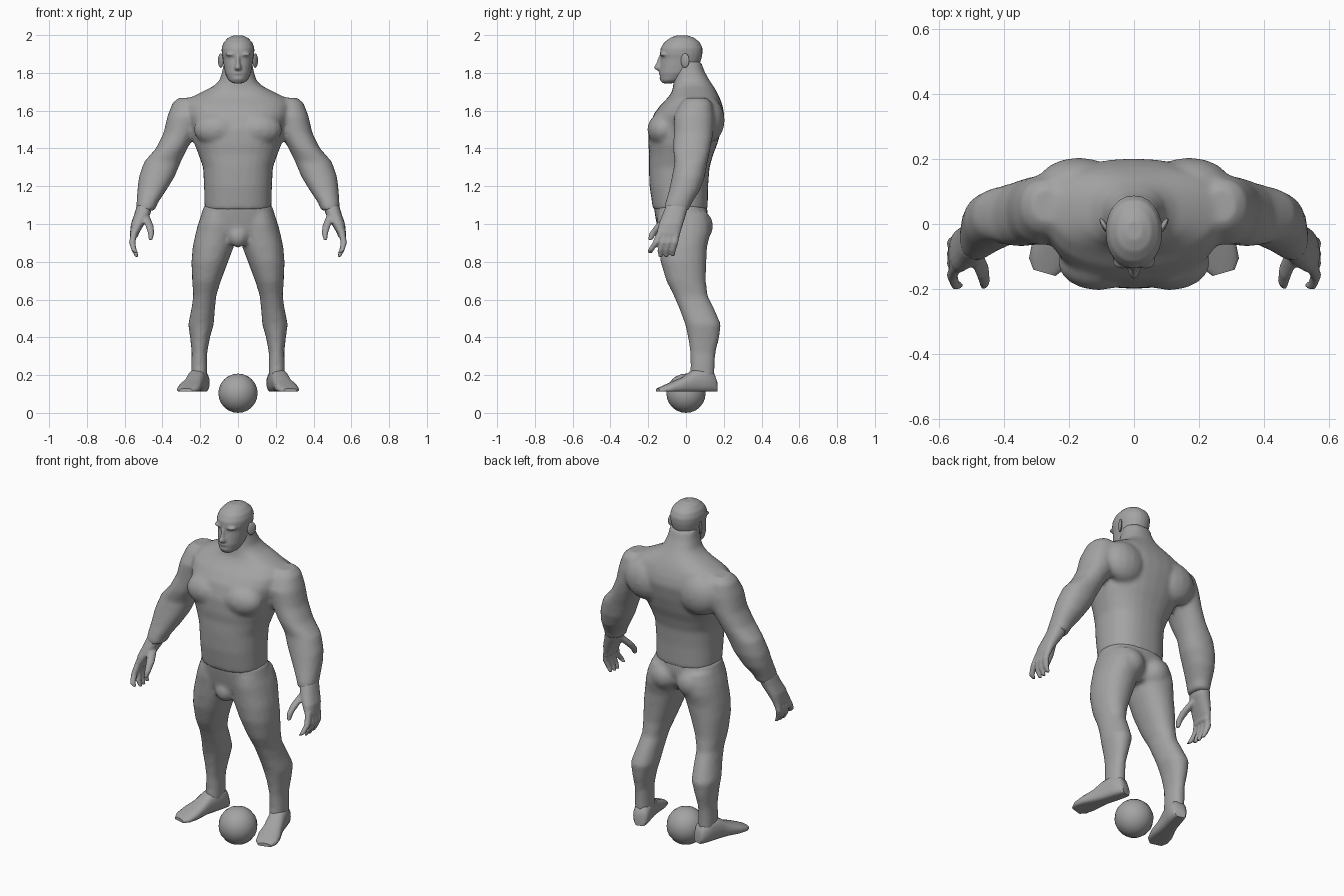
import bpy, bmesh, math
from mathutils import Matrix, Vector

skin = bpy.data.materials.new("plain_grey")
skin.diffuse_color = (0.37, 0.37, 0.37, 1)


def ring_pts(c, u, v, n, p):
    pts = []
    for i in range(n):
        a = 2 * math.pi * i / n
        s, t = math.cos(a), math.sin(a)
        pts.append(c + u * math.copysign(abs(s) ** (2 / p), s) + v * math.copysign(abs(t) ** (2 / p), t))
    return pts


def loft(bm, rings, n=20, p=2.2, mat=None):
    """Skin closed rings given as (centre, half axis u, half axis v)."""
    mat = mat or Matrix()
    rows = [[bm.verts.new(mat @ q) for q in ring_pts(*r, n, p)] for r in rings]
    fs = [bm.faces.new((a[i], a[(i + 1) % n], b[(i + 1) % n], b[i]))
          for a, b in zip(rows, rows[1:]) for i in range(n)]
    fs += [bm.faces.new(rows[0]), bm.faces.new(rows[-1])]
    bmesh.ops.recalc_face_normals(bm, faces=fs)


def level(z, x0, x1, y0, y1):
    """Horizontal ring from its x and y limits."""
    return (Vector(((x0 + x1) / 2, (y0 + y1) / 2, z)),
            Vector(((x1 - x0) / 2, 0, 0)), Vector((0, (y1 - y0) / 2, 0)))


def ball(bm, c, r, rot=None):
    m = Matrix.Translation(c) @ (rot or Matrix()) @ Matrix.Diagonal((*r, 1))
    bmesh.ops.create_uvsphere(bm, u_segments=16, v_segments=10, radius=1, matrix=m)


def limb(bm, pts, mat):
    """Finger-like tube through (x, y, z, radius) points."""
    loft(bm, [(Vector(q[:3]), Vector((q[3], 0, 0)), Vector((0, q[3] * 1.2, 0))) for q in pts], 10, 2, mat)


def finish(bm, name, voxel=0, smooth=6, angle=180):
    me = bpy.data.meshes.new(name)
    bm.to_mesh(me)
    bm.free()
    ob = bpy.data.objects.new(name, me)
    bpy.context.collection.objects.link(ob)
    me.materials.append(skin)
    for f in me.polygons:
        f.use_smooth = True
    if voxel:
        r = ob.modifiers.new("blend", 'REMESH')
        r.mode, r.voxel_size, r.use_smooth_shade = 'VOXEL', voxel, True
        s = ob.modifiers.new("soften", 'SMOOTH')
        s.factor, s.iterations = 0.5, smooth
    elif angle < 180:
        bpy.context.view_layer.objects.active = ob
        ob.select_set(True)
        bpy.ops.object.shade_smooth_by_angle(angle=math.radians(angle))
        ob.select_set(False)
    return ob


SIDES = [("right", Matrix()), ("left", Matrix.Diagonal((-1, 1, 1, 1)))]

# Torso, neck and arms
torso = [(1.075, .177, -.175, .115), (1.2, .18, -.193, .117), (1.3, .185, -.197, .125),
         (1.37, .21, -.195, .145), (1.42, .23, -.20, .165), (1.5, .245, -.197, .188),
         (1.58, .27, -.172, .203), (1.63, .275, -.135, .193), (1.67, .25, -.095, .178),
         (1.70, .19, -.075, .163), (1.73, .13, -.068, .145), (1.76, .098, -.066, .125),
         (1.81, .083, -.06, .097), (1.86, .075, -.05, .08)]
arm = [(1.668, .22, .315, 0, .11), (1.64, .18, .348, -.03, .14), (1.57, .18, .374, -.065, .15),
       (1.48, .22, .395, -.065, .145), (1.40, .268, .435, -.07, .13), (1.33, .302, .497, -.06, .115),
       (1.25, .335, .525, -.075, .10), (1.18, .378, .533, -.09, .075), (1.11, .425, .538, -.11, .03),
       (1.07, .44, .538, -.115, .015)]
bm = bmesh.new()
loft(bm, [level(z, -x, x, a, b) for z, x, a, b in torso], 28, 2.35)
for _, m in SIDES:
    loft(bm, [level(*r) for r in arm], 20, 2.2, m)
    # chest muscle and shoulder blade
    ball(bm, m @ Vector((.11, -.12, 1.50)), (.125, .085, .09))
    ball(bm, m @ Vector((.17, .12, 1.55)), (.13, .085, .12))
finish(bm, "torso_and_arms", .012)

# Hips and legs
hips = [(1.10, .18, -.172, .112), (1.04, .198, -.163, .115), (.97, .2, -.15, .1), (.92, .13, -.13, .07)]
leg = [(1.06, .01, .19, -.15, .115), (1.0, .005, .212, -.155, .13), (.95, .005, .225, -.15, .13),
       (.88, .022, .24, -.145, .112), (.8, .052, .247, -.135, .108), (.7, .09, .243, -.105, .105),
       (.62, .115, .237, -.065, .115), (.55, .122, .247, -.035, .15), (.47, .128, .264, -.005, .185),
       (.4, .148, .254, .01, .177), (.32, .163, .245, .022, .157), (.25, .162, .248, .024, .152),
       (.18, .162, .248, .02, .152)]
bm = bmesh.new()
loft(bm, [level(z, -x, x, a, b) for z, x, a, b in hips], 28, 2.3)
for _, m in SIDES:
    loft(bm, [level(*r) for r in leg], 20, 2.2, m)
    ball(bm, m @ Vector((.085, .06, .99)), (.085, .085, .085))
ball(bm, (0, -.115, .935), (.055, .05, .06))
finish(bm, "hips_and_legs", .012)

# Feet: (distance along foot, half width, top height), turned outwards
foot = [(.072, .03, .17), (.055, .043, .215), (.0, .048, .24), (-.06, .048, .225), (-.11, .052, .19),
        (-.17, .062, .165), (-.22, .058, .143), (-.25, .035, .13)]
for side, m in SIDES:
    bm = bmesh.new()
    turn = m @ Matrix.Translation((.207, .09, 0)) @ Matrix.Rotation(math.radians(16), 4, 'Z')
    loft(bm, [(Vector((0, y, (h + .105) / 2)), Vector((w, 0, 0)), Vector((0, 0, (h - .105) / 2)))
              for y, w, h in foot], 18, 2.6, turn)
    for v in bm.verts:          # flat sole
        v.co.z = max(v.co.z, .112)
    finish(bm, side + "_foot", angle=50)

# Hands: palm, four curled fingers and a thumb
palm = [(1.10, .45, .535, -.105, .015), (1.05, .465, .55, -.125, .0), (1.0, .495, .567, -.145, -.015),
        (.95, .525, .572, -.155, -.03), (.93, .53, .57, -.15, -.035)]
for side, m in SIDES:
    bm = bmesh.new()
    loft(bm, [level(*r) for r in palm], 16, 2.4, m)
    for y, y2, low in ((-.128, -.188, .845), (-.106, -.135, .825), (-.08, -.105, .825), (-.052, -.07, .83)):
        limb(bm, [(.548, y, .97, .018), (.56, (y + y2) / 2, .90, .017),
                  (.55, y2, .86, .014), (.535, y2, low, .009)], m)
    limb(bm, [(.49, -.09, 1.04, .024), (.468, -.14, .99, .022), (.46, -.175, .95, .017), (.463, -.19, .915, .01)], m)
    finish(bm, side + "_hand", .006, 3)

# Head with brow, nose and chin
head = [(1.745, .028, -.125, -.07), (1.76, .05, -.135, -.02), (1.80, .069, -.141, .05),
        (1.84, .076, -.137, .07), (1.875, .081, -.132, .082), (1.90, .086, -.138, .087),
        (1.93, .087, -.135, .088), (1.96, .077, -.117, .075), (1.985, .054, -.085, .045), (1.998, .025, -.05, .01)]
bm = bmesh.new()
loft(bm, [level(z, -x, x, a, b) for z, x, a, b in head], 24, 2.15)
loft(bm, [level(1.892, -.010, .010, -.143, -.10), level(1.85, -.013, .013, -.158, -.10),
          level(1.825, -.02, .02, -.172, -.10), level(1.812, -.016, .016, -.152, -.10)], 12, 2)
ball(bm, (0, -.115, 1.772), (.035, .026, .02))
ball(bm, (0, -.125, 1.797), (.028, .022, .007))
for _, m in SIDES:
    ball(bm, m @ Vector((.035, -.117, 1.898)), (.032, .022, .010))
finish(bm, "head", .006, 4)

# Ears
for side, m in SIDES:
    bm = bmesh.new()
    ball(bm, m @ Vector((.091, -.005, 1.865)), (.009, .026, .038),
         Matrix.Rotation(math.radians(-30 if side == "right" else 30), 4, 'Z'))
    finish(bm, side + "_ear")

# Ball between the feet
bm = bmesh.new()
bmesh.ops.create_uvsphere(bm, u_segments=16, v_segments=12, radius=.104, matrix=Matrix.Translation((0, 0, .104)))
finish(bm, "ball")
